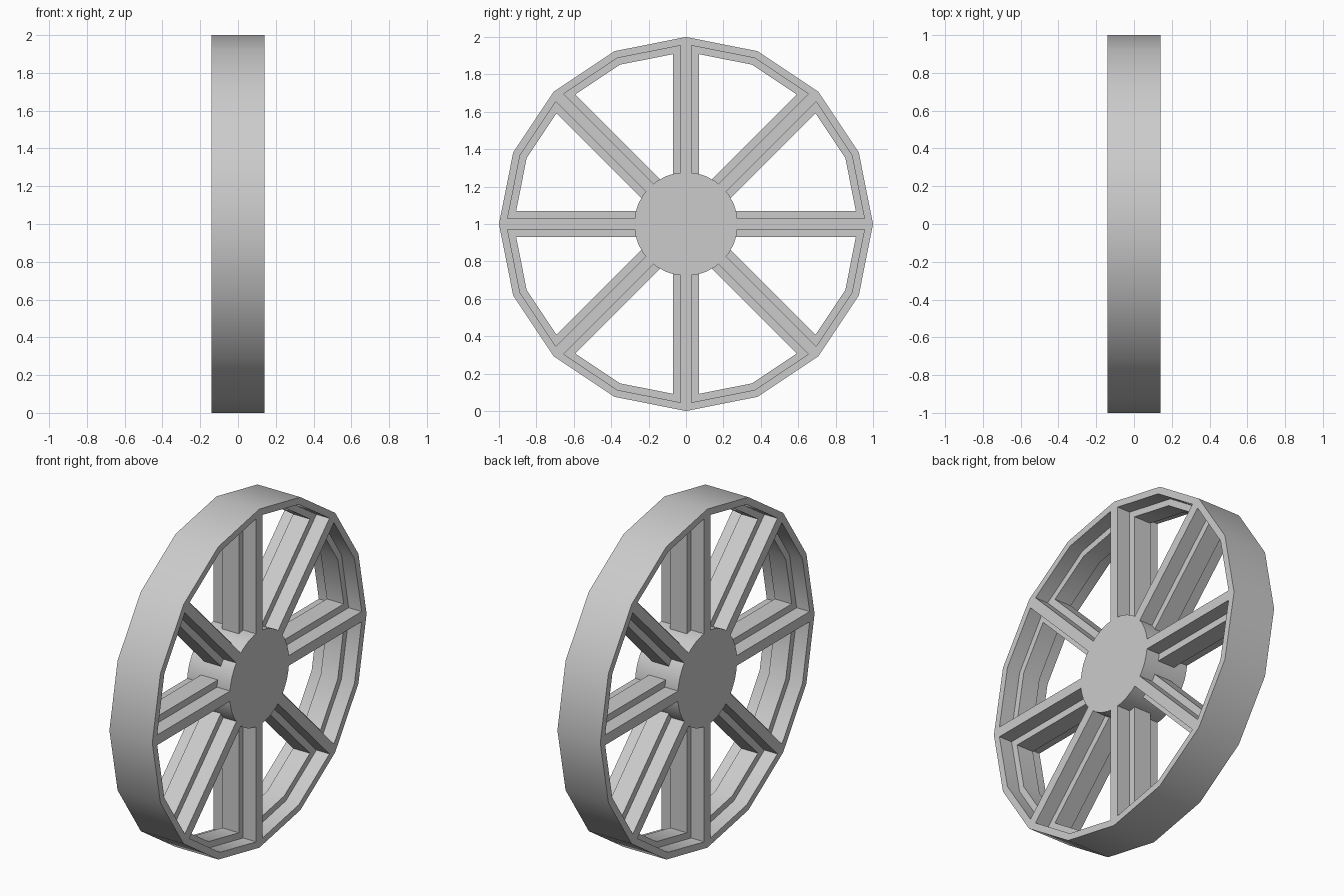
import bpy, bmesh
from math import cos, sin, pi, radians

if "Cube" in bpy.data.objects:
    bpy.data.objects.remove(bpy.data.objects["Cube"])

CENTER_Z = 1.0
HALF_W = 0.14      # half width of the wheel
STEP = 0.055       # half width of the thicker middle layer


def make_object(name, bm, smooth=False):
    bmesh.ops.recalc_face_normals(bm, faces=bm.faces[:])
    mesh = bpy.data.meshes.new(name)
    bm.to_mesh(mesh)
    bm.free()
    ob = bpy.data.objects.new(name, mesh)
    ob.location.z = CENTER_Z
    bpy.context.collection.objects.link(ob)
    if smooth:
        bpy.ops.object.select_all(action='DESELECT')
        ob.select_set(True)
        bpy.context.view_layer.objects.active = ob
        bpy.ops.object.shade_smooth_by_angle(angle=radians(30))
    return ob


def bridge(bm, a, b):
    n = len(a)
    for i in range(n):
        j = (i + 1) % n
        bm.faces.new((a[i], a[j], b[j], b[i]))


def ring_object(name, profile, sides):
    """Revolve a closed (x, radius) profile around the x axis."""
    bm = bmesh.new()
    rings = [[bm.verts.new((x, r * sin(2 * pi * k / sides), r * cos(2 * pi * k / sides)))
              for x, r in profile] for k in range(sides)]
    for k in range(sides):
        bridge(bm, rings[k], rings[(k + 1) % sides])
    return make_object(name, bm, smooth=True)


# Rim: 16 sides, stepped on the inside
ring_object("rim", [(-HALF_W, 1.0), (HALF_W, 1.0), (HALF_W, 0.96), (STEP, 0.96),
                    (STEP, 0.922), (-STEP, 0.922), (-STEP, 0.96), (-HALF_W, 0.96)], 16)

# Hub: solid disc flush with the rim faces
bm = bmesh.new()
caps = [[bm.verts.new((x, 0.277 * sin(2 * pi * k / 32), 0.277 * cos(2 * pi * k / 32)))
         for k in range(32)] for x in (-HALF_W, HALF_W)]
bridge(bm, *caps)
for cap in caps:
    bm.faces.new(cap)
make_object("hub", bm, smooth=True)

# Spokes: cross-shaped section, thick in the middle, thin at both faces
half = [(HALF_W, 0.03), (STEP, 0.03), (STEP, 0.07),
        (-STEP, 0.07), (-STEP, 0.03), (-HALF_W, 0.03)]
section = half + [(x, -y) for x, y in reversed(half)]
for i in range(8):
    bm = bmesh.new()
    ends = [[bm.verts.new((x, y, z)) for x, y in section] for z in (0.262, 0.964)]
    bridge(bm, *ends)
    for end in ends:
        bm.faces.new(end)
    spoke = make_object(f"spoke_{i + 1}", bm)
    spoke.rotation_euler.x = i * pi / 4
